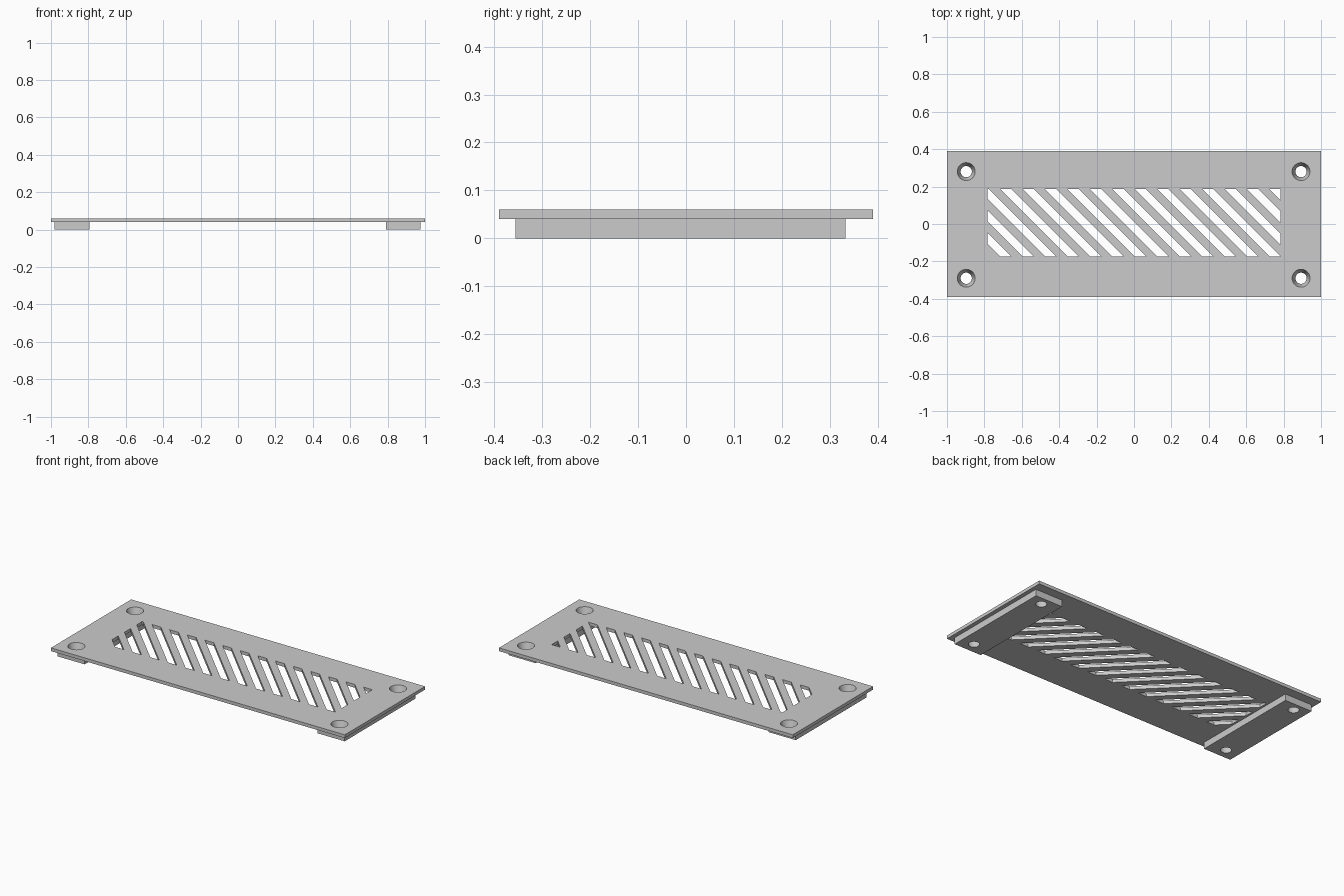
import bpy
import bmesh
from mathutils import Vector

if "Cube" in bpy.data.objects:
    bpy.data.objects.remove(bpy.data.objects["Cube"], do_unlink=True)

GREY = (0.6, 0.6, 0.6, 1.0)
grey = bpy.data.materials.new("plain_grey")
grey.use_nodes = True
grey.diffuse_color = GREY
grey.node_tree.nodes["Principled BSDF"].inputs["Base Color"].default_value = GREY


def make_object(name, bm):
    bmesh.ops.recalc_face_normals(bm, faces=bm.faces)
    mesh = bpy.data.meshes.new(name)
    bm.to_mesh(mesh)
    bm.free()
    mesh.materials.append(grey)
    obj = bpy.data.objects.new(name, mesh)
    bpy.context.collection.objects.link(obj)
    return obj


def add_prism(bm, outline, z0, z1):
    face = bm.faces.new([bm.verts.new((x, y, z0)) for x, y in outline])
    top = bmesh.ops.extrude_face_region(bm, geom=[face])["geom"]
    bmesh.ops.translate(bm, vec=(0, 0, z1 - z0),
                        verts=[v for v in top if isinstance(v, bmesh.types.BMVert)])


def make_box(name, x0, x1, y0, y1, z0, z1):
    bm = bmesh.new()
    add_prism(bm, [(x0, y0), (x1, y0), (x1, y1), (x0, y1)], z0, z1)
    return make_object(name, bm)


def cut(target, cutter):
    mod = target.modifiers.new("cut", 'BOOLEAN')
    mod.operation = 'DIFFERENCE'
    mod.solver = 'EXACT'
    mod.object = cutter
    bpy.context.view_layer.objects.active = target
    bpy.ops.object.modifier_apply(modifier=mod.name)


# Cover plate and the two mounting strips beneath it
PLATE_Z, TOP_Z = 0.04, 0.06
plate = make_box("vent_plate", -1, 1, -0.39, 0.39, PLATE_Z, TOP_Z)
strips = [make_box("right_mounting_strip", -0.98, -0.795, -0.355, 0.333, 0, PLATE_Z),
          make_box("left_mounting_strip", 0.79, 0.975, -0.355, 0.333, 0, PLATE_Z)]

# Diagonal slots, trimmed to the rectangular window
LEFT, RIGHT, LOW, HIGH = -0.783, 0.784, -0.174, 0.186
PITCH, SLOT = 0.12, 0.06
run = HIGH - LOW
bm = bmesh.new()
for k in range(16):
    x = 0.725 - PITCH * k
    add_prism(bm, [(x, HIGH), (x + run, LOW), (x + run + SLOT, LOW), (x + SLOT, HIGH)],
              PLATE_Z - 0.02, TOP_Z + 0.02)
for edge, side in ((LEFT, -1), (RIGHT, 1)):
    bmesh.ops.bisect_plane(bm, geom=bm.verts[:] + bm.edges[:] + bm.faces[:],
                           plane_co=Vector((edge, 0, 0)), plane_no=Vector((side, 0, 0)),
                           clear_outer=True)
    bmesh.ops.holes_fill(bm, edges=[e for e in bm.edges if e.is_boundary], sides=0)
slots = make_object("slot_cutter", bm)
cut(plate, slots)

# Tapered screw holes through the plate and strips
bm = bmesh.new()
MARGIN = 0.02
taper = (0.048 - 0.03) / TOP_Z * MARGIN
for x in (-0.897, 0.893):
    for y in (-0.29, 0.28):
        cone = bmesh.ops.create_cone(bm, cap_ends=True, segments=32,
                                     radius1=0.03 - taper, radius2=0.048 + taper,
                                     depth=TOP_Z + 2 * MARGIN)
        bmesh.ops.translate(bm, verts=cone["verts"], vec=(x, y, TOP_Z / 2))
holes = make_object("screw_hole_cutter", bm)
for part in [plate] + strips:
    cut(part, holes)

for cutter in (slots, holes):
    bpy.data.objects.remove(cutter, do_unlink=True)

# Smooth hole walls, crisp edges elsewhere
for part in [plate] + strips:
    bpy.ops.object.select_all(action='DESELECT')
    part.select_set(True)
    bpy.context.view_layer.objects.active = part
    bpy.ops.object.shade_smooth_by_angle(angle=0.5)
